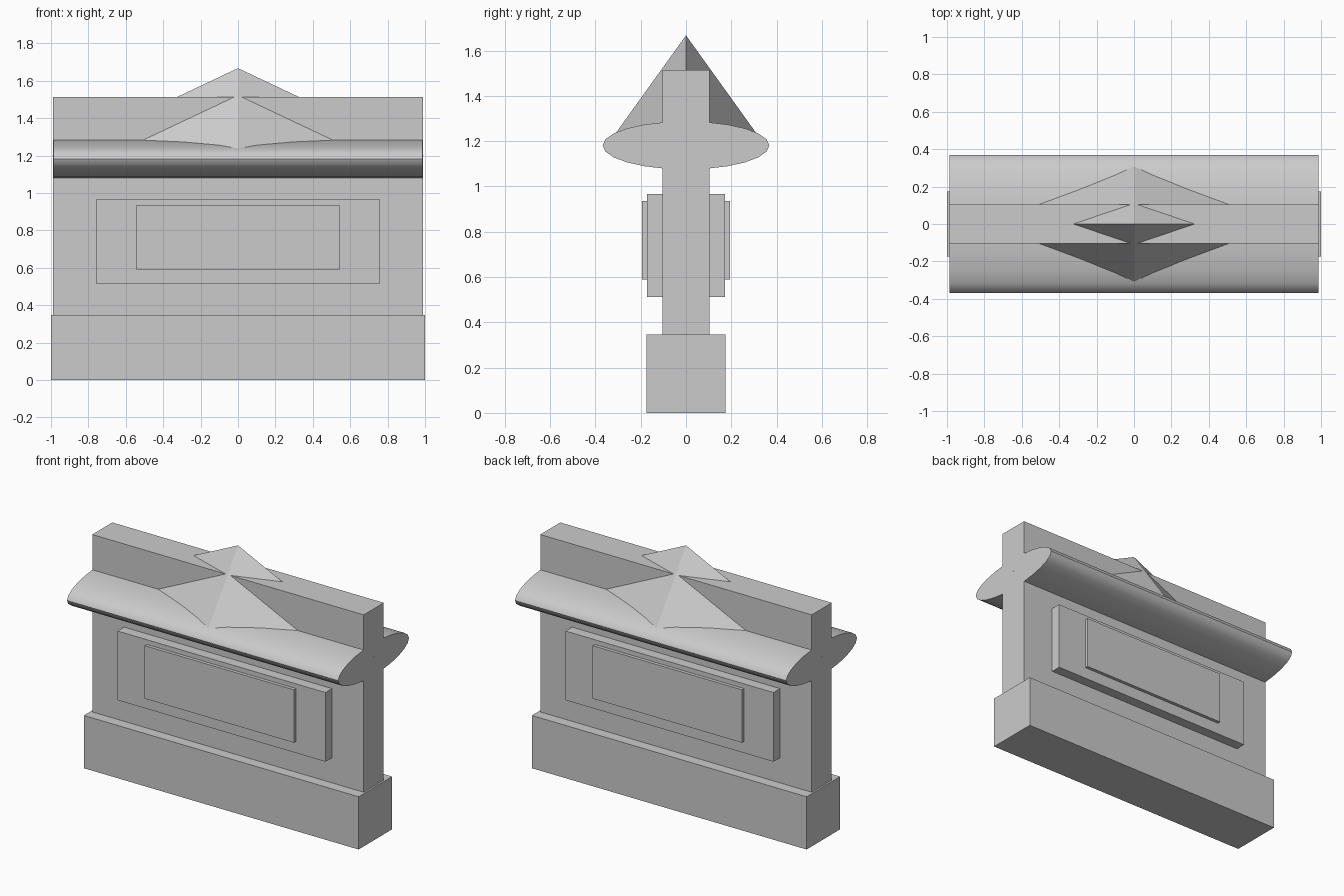
import bpy
from math import radians

if "Cube" in bpy.data.objects:
    bpy.data.objects.remove(bpy.data.objects["Cube"])


def box(name, hx, hy, z0, z1):
    """Box centred on x = y = 0, from z0 to z1, with half sizes hx, hy."""
    bpy.ops.mesh.primitive_cube_add(size=2, location=(0, 0, (z0 + z1) / 2))
    ob = bpy.context.object
    ob.name = name
    ob.scale = (hx, hy, (z1 - z0) / 2)
    bpy.ops.object.transform_apply(location=False, rotation=False, scale=True)
    return ob


# Plinth, upright wall and the stepped panels that show on both faces
box("plinth", 1.0, 0.174, 0.0, 0.347)
box("wall", 0.988, 0.104, 0.347, 1.514)
box("outer_panel", 0.757, 0.172, 0.512, 0.967)
box("inner_panel", 0.543, 0.194, 0.588, 0.936)

# Coping: flattened rounded bar running the full length
bpy.ops.mesh.primitive_cylinder_add(vertices=24, radius=1, depth=2,
                                    rotation=(0, radians(90), 0))
coping = bpy.context.object
coping.name = "coping"
bpy.ops.object.transform_apply(location=False, rotation=True, scale=False)
coping.scale = (0.987, 0.368, 0.106)
coping.location.z = 1.181
bpy.ops.object.transform_apply(location=False, rotation=False, scale=True)
bpy.ops.object.shade_smooth_by_angle(angle=radians(40))

# Roof peak: four-sided pyramid passing through the wall and coping
bpy.ops.mesh.primitive_cone_add(vertices=4, radius1=1, radius2=0, depth=1)
peak = bpy.context.object
peak.name = "roof_peak"
peak.scale = (0.993, 0.337, 0.469)
peak.location.z = 1.198 + 0.469 / 2
bpy.ops.object.transform_apply(location=False, rotation=False, scale=True)
